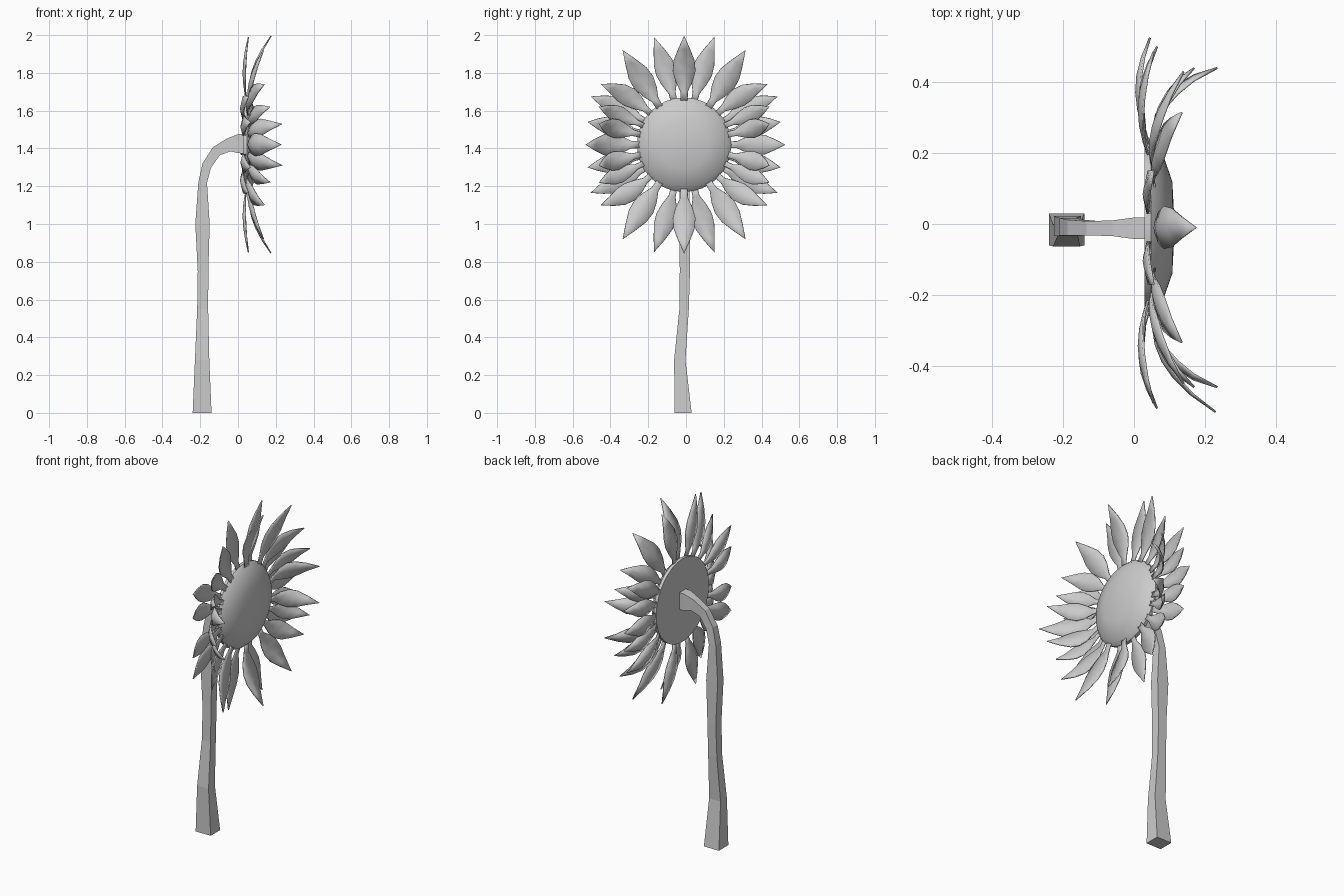
import bpy, math
from mathutils import Vector

if "Cube" in bpy.data.objects:
    bpy.data.objects.remove(bpy.data.objects["Cube"])

CY, CZ = -0.01, 1.42          # flower head centre


def make(name, verts, faces, angle=None):
    me = bpy.data.meshes.new(name)
    me.from_pydata([tuple(v) for v in verts], [], faces)
    me.update()
    ob = bpy.data.objects.new(name, me)
    bpy.context.collection.objects.link(ob)
    if angle:
        bpy.context.view_layer.objects.active = ob
        ob.select_set(True)
        bpy.ops.object.shade_smooth_by_angle(angle=math.radians(angle))
        ob.select_set(False)
    return ob


# Stem: square section, swept up and bent over into the head
stem = [  # x, y, z, half depth, half width, lean in degrees
    (-.19, -.015, 0, .05, .045, 0), (-.19, -.033, .28, .038, .03, 0),
    (-.187, -.01, .55, .029, .025, 0), (-.185, -.006, .75, .028, .027, 0),
    (-.188, -.006, 1.0, .038, .028, 0), (-.187, -.008, 1.22, .023, .025, 6),
    (-.165, -.01, 1.31, .025, .022, 27), (-.115, -.012, 1.385, .028, .02, 48),
    (-.05, -.012, 1.418, .035, .022, 72), (0, -.012, 1.425, .05, .03, 88),
    (.045, -.012, 1.425, .052, .03, 90)]
verts, faces = [], []
for x, y, z, hx, hy, lean in stem:
    a = math.radians(lean)
    for sx, sy in ((-1, -1), (1, -1), (1, 1), (-1, 1)):
        verts.append((x + sx * hx * math.cos(a), y + sy * hy, z - sx * hx * math.sin(a)))
for i in range(len(stem) - 1):
    for j in range(4):
        k = (j + 1) % 4
        faces.append((4 * i + j, 4 * i + k, 4 * i + 4 + k, 4 * i + 4 + j))
n = len(verts)
faces += [(3, 2, 1, 0), (n - 4, n - 3, n - 2, n - 1)]
make("stem", verts, faces)

# Seed disc: flat back, shallow dome front
N = 32
profile = [(.25, .03), (.25, .048), (.225, .075), (.13, .108)]
verts, faces = [], []
for r, x in profile:
    for j in range(N):
        a = 2 * math.pi * j / N
        verts.append((x, CY + r * math.cos(a), CZ + r * math.sin(a)))
for i in range(len(profile) - 1):
    for j in range(N):
        k = (j + 1) % N
        faces.append((i * N + j, i * N + k, i * N + N + k, i * N + N + j))
top = len(verts)
verts.append((.115, CY, CZ))
last = (len(profile) - 1) * N
faces += [(last + j, last + (j + 1) % N, top) for j in range(N)]
faces.append(tuple(reversed(range(N))))
make("seed_disc", verts, faces, 30)


# Petals: pointed blades on a curved path from the disc rim to the tip
def petal(name, base_deg, tip, x0, dip, half):
    a = math.radians(base_deg)
    d = Vector((0, math.cos(a), math.sin(a)))
    p0, p1, p2 = d * .235, d * .40, Vector((0, tip[1], tip[2]))
    widths = [(0, .3), (.14, .33), (.3, .75), (.46, 1), (.62, .92), (.8, .52), (1, 0)]
    verts, faces = [], []
    for t, w in widths:
        p = p0 * (1 - t) ** 2 + p1 * 2 * t * (1 - t) + p2 * t * t
        tan = ((p1 - p0) * (1 - t) + (p2 - p1) * t).normalized()
        side = Vector((0, -tan.z, tan.y)) * half * w
        x = x0 + (tip[0] - x0) * t ** 2 - dip * math.sin(math.pi * t)
        c = p + Vector((x, CY, CZ))
        if w:
            edge = Vector((.012 * w, 0, 0))       # slight cupping
            verts += [c - side + edge, c, c + side + edge]
        else:
            verts.append(c)
    m = len(widths) - 1
    for i in range(m - 1):
        for j in (0, 1):
            q = 3 * i + j
            faces.append((q, q + 1, q + 4, q + 3))
    q = 3 * (m - 1)
    faces += [(q, q + 1, q + 3), (q + 1, q + 2, q + 3)]
    ob = make(name, verts, faces, 40)
    mod = ob.modifiers.new("thickness", 'SOLIDIFY')
    mod.thickness = .006
    mod.offset = 0


# one quadrant: base angle, tip (x, y, z) from head centre, root x, dip, half width
quadrant = [
    (77, (.055, .16, .57), .045, .02, .055),
    (57, (.135, .325, .50), .055, .012, .06),
    (43, (.14, .44, .32), .05, .015, .052),
    (31, (.055, .495, .255), .04, .03, .052),
    (25, (.17, .45, .20), .055, .01, .045),
    (15, (.065, .51, .12), .04, .03, .05),
    (13, (.235, .45, .11), .055, .012, .05)]
for sy in (1, -1):
    for sz in (1, -1):
        for i, (deg, t, x0, dip, half) in enumerate(quadrant):
            ang = deg if sy > 0 else 180 - deg
            petal(f"petal_{i}", ang * sz, (t[0], t[1] * sy, t[2] * sz), x0, dip, half)

# Petals on the axes
petal("petal_top", 90, (.175, 0, .575), .06, .01, .06)
petal("petal_bottom", -90, (.175, 0, -.575), .06, .01, .06)
petal("petal_right", 0, (.045, .535, 0), .04, .035, .055)
petal("petal_left", 180, (.23, -.52, 0), .055, .012, .06)
